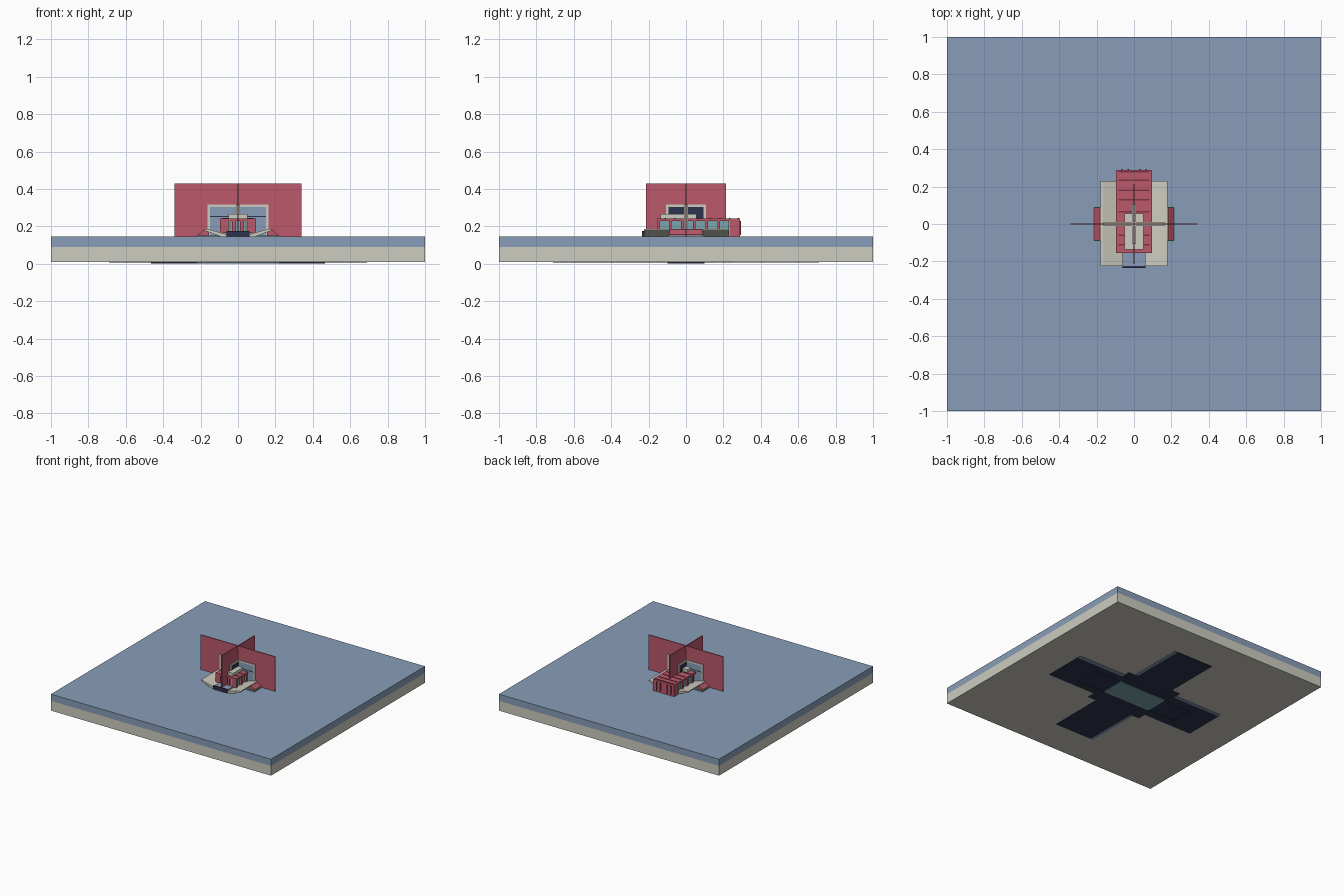
import bpy, bmesh

def lin(c):
    c /= 255
    return c / 12.92 if c <= 0.04045 else ((c + 0.055) / 1.055) ** 2.4

def mat(name, r, g, b):
    m = bpy.data.materials.new(name)
    m.diffuse_color = (lin(r), lin(g), lin(b), 1)
    return m

BLUE = mat("slate_blue", 137, 157, 184)
CREAM = mat("cream", 205, 204, 192)
RED = mat("rose_red", 188, 88, 108)
NAVY = mat("navy", 45, 50, 78)
TEAL = mat("teal", 122, 166, 172)
DARKRED = mat("dark_rose", 125, 52, 68)

def finish(name, bm, m):
    bmesh.ops.recalc_face_normals(bm, faces=bm.faces)
    me = bpy.data.meshes.new(name)
    bm.to_mesh(me)
    bm.free()
    me.materials.append(m)
    ob = bpy.data.objects.new(name, me)
    bpy.context.collection.objects.link(ob)
    return ob

def box(name, x0, x1, y0, y1, z0, z1, m):
    bm = bmesh.new()
    bmesh.ops.create_cube(bm, size=1)
    for v in bm.verts:
        v.co = (x1 if v.co.x > 0 else x0, y1 if v.co.y > 0 else y0, z1 if v.co.z > 0 else z0)
    return finish(name, bm, m)

def extrude_y(name, pts, y0, y1, m):
    """Extrude an x/z outline along y."""
    bm = bmesh.new()
    f = bm.faces.new([bm.verts.new((x, y0, z)) for x, z in pts])
    r = bmesh.ops.extrude_face_region(bm, geom=[f])
    for v in r["geom"]:
        if isinstance(v, bmesh.types.BMVert):
            v.co.y = y1
    return finish(name, bm, m)

# wide base slab in two layers
box("base_lower", -1, 1, -1, 1, 0.01, 0.09, CREAM)
box("base_upper", -1, 1, -1, 1, 0.09, 0.145, BLUE)

# cross of dark panels on the underside
box("under_arm_x", -0.69, 0.69, -0.17, 0.17, 0.007, 0.011, NAVY)
box("under_arm_y", -0.17, 0.17, -0.71, 0.71, 0.0075, 0.011, NAVY)
box("under_centre", -0.25, 0.25, -0.24, 0.24, 0.008, 0.011, NAVY)
box("under_beam", -0.465, 0.465, -0.095, 0.095, 0.001, 0.011, NAVY)
for s in (-1, 1):
    box("under_strip_x", min(s * 0.25, s * 0.69), max(s * 0.25, s * 0.69), 0.165, 0.195, 0.007, 0.011, BLUE)
    box("under_strip_y", s * 0.18 - 0.012, s * 0.18 + 0.012, min(s * 0.25, s * 0.71), max(s * 0.25, s * 0.71), 0.007, 0.011, BLUE)

# teal core running from the underside to the side steps
box("core", -0.22, 0.22, -0.1, 0.1, 0.0, 0.152, TEAL)

# cream wings rising outward, and sloping red side steps
for s in (-1, 1):
    extrude_y("wing", [(s * 0.06, 0.145), (s * 0.09, 0.145), (s * 0.18, 0.178),
                       (s * 0.18, 0.187), (s * 0.165, 0.187), (s * 0.06, 0.157)], -0.225, 0.23, CREAM)
    extrude_y("side_step", [(s * 0.155, 0.152), (s * 0.213, 0.152), (s * 0.213, 0.156),
                            (s * 0.182, 0.182), (s * 0.155, 0.182)], -0.088, 0.088, RED)

# crossed thin red panels
box("cross_panel_wide", -0.34, 0.34, -0.004, 0.004, 0.145, 0.43, RED)
box("cross_panel_deep", -0.004, 0.004, -0.215, 0.215, 0.145, 0.43, RED)

# framed panes on the crossed panels
def framed(name, half, z0, z1, t, w, pane, along_x):
    def b(n, a0, a1, d, c0, c1, m):
        if along_x:
            box(n, a0, a1, -d, d, c0, c1, m)
        else:
            box(n, -d, d, a0, a1, c0, c1, m)
    b(name + "_pane", -half + w, half - w, t * 0.8, z0, z1 - w, pane)
    b(name + "_frame_top", -half, half, t, z1 - w, z1, CREAM)
    for s in (-1, 1):
        c = s * (half - w / 2)
        b(name + "_frame_side", c - w / 2, c + w / 2, t, z0, z1 - w, CREAM)
    b(name + "_bar", -half + w, half - w, t * 0.95, 0.251, 0.256, NAVY)

framed("wide_window", 0.163, 0.145, 0.318, 0.010, 0.014, BLUE, True)
framed("deep_window", 0.108, 0.22, 0.318, 0.010, 0.014, NAVY, False)

# long red cabin: roof, back block, inner body and posts
box("cabin_roof", -0.095, 0.095, -0.155, 0.29, 0.228, 0.242, RED)
box("cabin_body", -0.08, 0.08, -0.14, 0.23, 0.15, 0.228, TEAL)
box("cabin_back", -0.095, 0.095, 0.232, 0.29, 0.145, 0.228, RED)
for s in (-1, 1):
    x = s * 0.0875
    for y in (-0.148, -0.085, -0.02, 0.045, 0.11, 0.175):
        box("cabin_post", x - 0.0075, x + 0.0075, y - 0.007, y + 0.007, 0.16, 0.228, RED)
    box("front_pillar", s * 0.0725 - 0.0225, s * 0.0725 + 0.0225, -0.155, -0.14, 0.165, 0.228, RED)
    box("front_trim", s * 0.043 - 0.005, s * 0.043 + 0.005, -0.152, -0.14, 0.155, 0.228, CREAM)
    box("front_inner_pillar", s * 0.022 - 0.01, s * 0.022 + 0.01, -0.155, -0.14, 0.165, 0.228, RED)
    # upright slats on the back block
    for xx in (0.03, 0.065):
        box("back_slat", s * xx - 0.004, s * xx + 0.004, 0.288, 0.293, 0.155, 0.228, DARKRED)
for y in (0.28, 0.235, 0.18, 0.13, 0.065, -0.06, -0.11):
    box("roof_slat", -0.082, 0.082, y - 0.004, y + 0.004, 0.24, 0.245, DARKRED)

# cream hatch on the roof
box("roof_hatch", -0.05, 0.05, -0.135, 0.055, 0.242, 0.266, CREAM)

# low blue step at the front with a dark lip
box("front_step", -0.062, 0.062, -0.225, -0.14, 0.145, 0.168, BLUE)
box("front_lip", -0.062, 0.062, -0.235, -0.225, 0.145, 0.175, NAVY)
